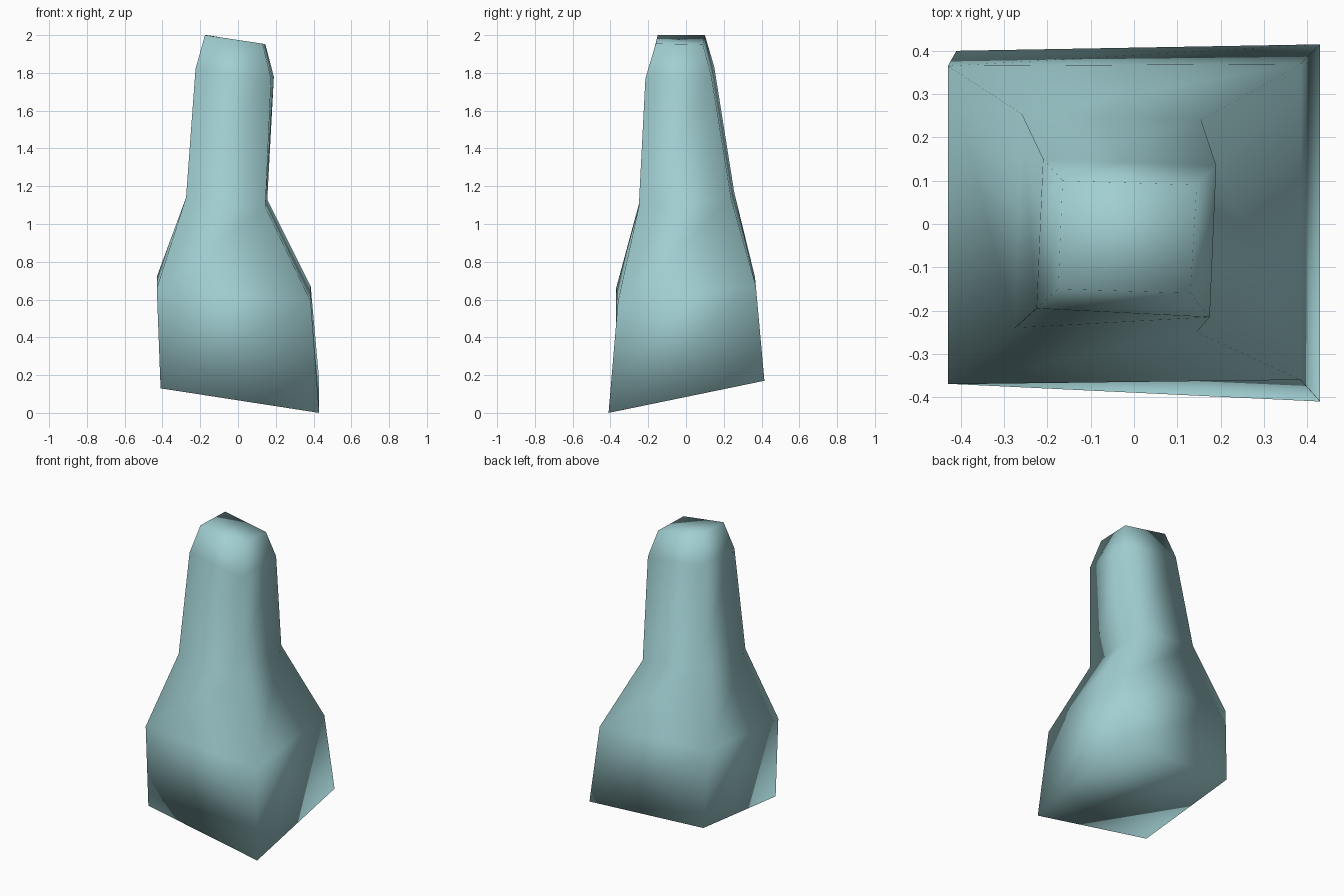
import bpy
import bmesh

cube = bpy.data.objects.get("Cube")
if cube:
    bpy.data.objects.remove(cube, do_unlink=True)


def flat_material(name, colour):
    """Create a single-colour material for viewport and render."""
    mat = bpy.data.materials.new(name)
    mat.use_nodes = True
    mat.diffuse_color = colour
    shader = next(n for n in mat.node_tree.nodes if n.type == "BSDF_PRINCIPLED")
    shader.inputs["Base Color"].default_value = colour
    return mat


def loft(name, sections, mat):
    """Skin a stack of four-cornered sections and cap both ends."""
    bm = bmesh.new()
    rings = [[bm.verts.new(corner) for corner in ring] for ring in sections]
    for lower, upper in zip(rings, rings[1:]):
        for i in range(len(lower)):
            j = (i + 1) % len(lower)
            bm.faces.new((lower[i], lower[j], upper[j], upper[i]))
    bm.faces.new(reversed(rings[0]))
    bm.faces.new(rings[-1])
    bmesh.ops.recalc_face_normals(bm, faces=bm.faces)
    for face in bm.faces:
        face.smooth = True
    mesh = bpy.data.meshes.new(name)
    bm.to_mesh(mesh)
    bm.free()
    mesh.materials.append(mat)
    obj = bpy.data.objects.new(name, mesh)
    bpy.context.collection.objects.link(obj)
    return obj


# Corner order in each section: front right, front left, back left, back right
base = [(-.41, -.37, .13), (.43, -.41, 0), (.43, .415, .17), (-.41, .40, .21)]
shoulder = [(-.43, -.37, .66), (.385, -.36, .59), (.385, .37, .67), (-.43, .365, .72)]
neck = [(-.275, -.24, 1.14), (.145, -.25, 1.09), (.155, .24, 1.13), (-.26, .255, 1.17)]
rim = [(-.225, -.195, 1.82), (.175, -.215, 1.77), (.19, .135, 1.78), (-.21, .15, 1.83)]
tip = [(-.175, -.15, 2), (.13, -.16, 1.955), (.145, .09, 1.95), (-.165, .1, 2)]

# Tapered, slightly crooked stone body
pale_teal = flat_material("pale teal", (.355, .62, .64, 1))
loft("tapered_body", [base, shoulder, neck, rim, tip], pale_teal)
